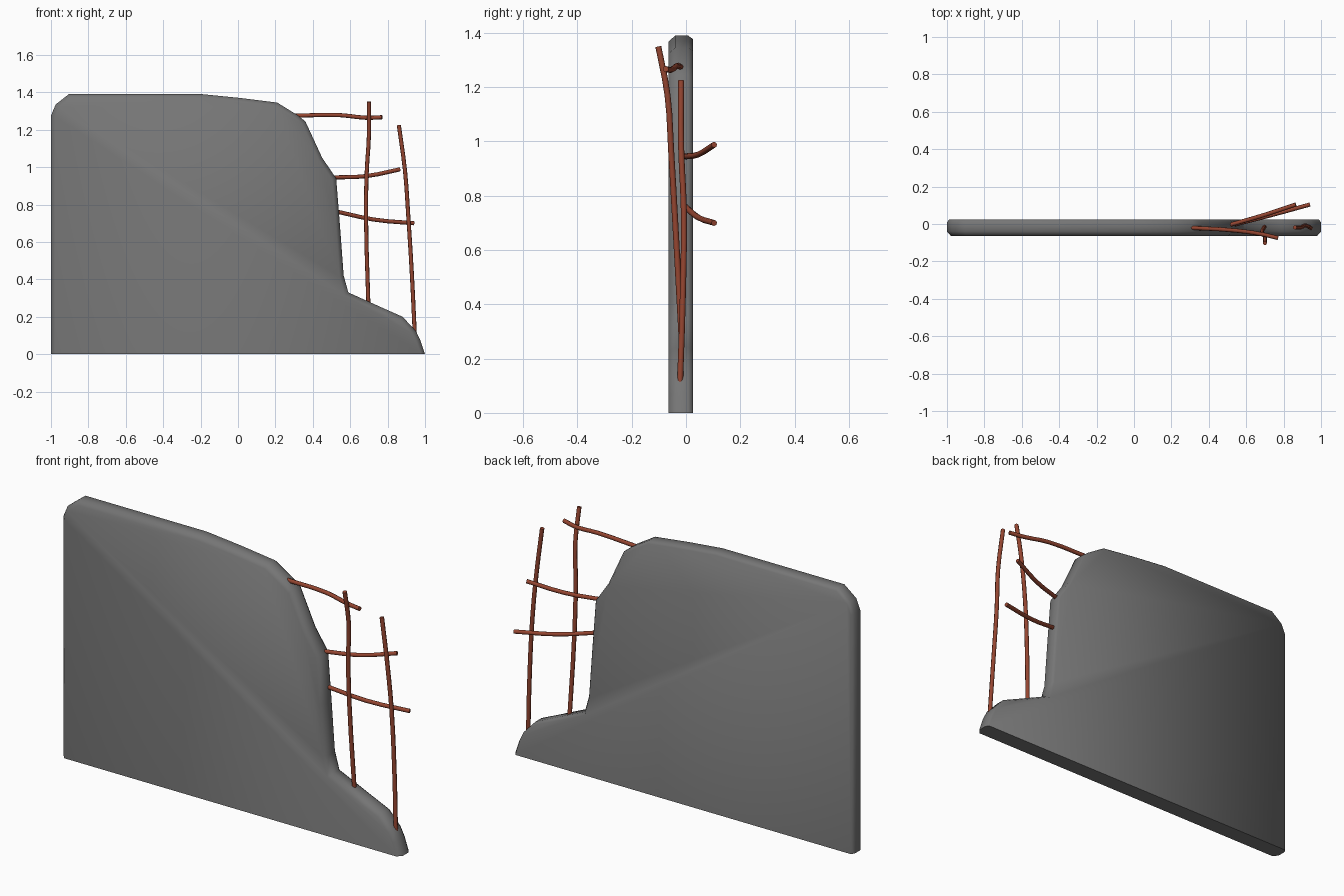
import bpy, bmesh
from mathutils import Vector

cube = bpy.data.objects.get("Cube")
if cube:
    bpy.data.objects.remove(cube)


def material(name, rgb, rough):
    m = bpy.data.materials.new(name)
    m.use_nodes = True
    m.diffuse_color = (*rgb, 1)
    bsdf = m.node_tree.nodes["Principled BSDF"]
    bsdf.inputs["Base Color"].default_value = (*rgb, 1)
    bsdf.inputs["Roughness"].default_value = rough
    return m


concrete = material("concrete grey", (0.18, 0.18, 0.18), 0.9)
rust = material("rusty steel", (0.30, 0.06, 0.03), 0.8)

# Broken wall outline in x, z, anticlockwise from the lower left corner
outline = [Vector(p) for p in (
    (-1, 0), (1, 0), (.975, .075), (.95, .125), (.88, .2), (.79, .24),
    (.59, .33), (.565, .42), (.545, .69), (.525, .94), (.45, 1.05),
    (.36, 1.245), (.315, 1.28), (.21, 1.345), (.01, 1.37), (-.19, 1.39),
    (-.905, 1.39), (-.975, 1.335), (-1, 1.275))]


def inset(points, amount):
    """Move every side inwards except the flat base."""
    result = []
    for i, p in enumerate(points):
        a = (p - points[i - 1]).normalized()
        b = (points[(i + 1) % len(points)] - p).normalized()
        na, nb = Vector((-a.y, a.x)), Vector((-b.y, b.x))
        q = p + (na + nb) * amount / (1 + na.dot(nb))
        if p.y == 0:
            q = Vector((p.x - amount * (1 if p.x > 0 else -1), 0))
        result.append(q)
    return result


def build_wall():
    bm = bmesh.new()
    layers = ((-.065, .022), (-.04, 0), (.008, 0), (.025, .012))
    rings = [[bm.verts.new((p.x, y, p.y)) for p in inset(outline, d)]
             for y, d in layers]
    n = len(outline)
    for r, s in zip(rings, rings[1:]):
        for i in range(n):
            j = (i + 1) % n
            bm.faces.new((r[i], r[j], s[j], s[i]))
    bm.faces.new(rings[0])
    bm.faces.new(rings[-1][::-1])
    bmesh.ops.recalc_face_normals(bm, faces=bm.faces)
    mesh = bpy.data.meshes.new("broken_wall")
    bm.to_mesh(mesh)
    bm.free()
    mesh.materials.append(concrete)
    obj = bpy.data.objects.new("broken_wall", mesh)
    bpy.context.collection.objects.link(obj)
    return obj


def rod(name, points):
    """Bent reinforcing bar swept along a path."""
    curve = bpy.data.curves.new(name, "CURVE")
    curve.dimensions = "3D"
    curve.bevel_depth = .011
    curve.bevel_resolution = 2
    curve.use_fill_caps = True
    curve.resolution_u = 3
    spline = curve.splines.new("BEZIER")
    spline.bezier_points.add(len(points) - 1)
    for bp, co in zip(spline.bezier_points, points):
        bp.co = co
        bp.handle_left_type = bp.handle_right_type = "AUTO"
    curve.materials.append(rust)
    obj = bpy.data.objects.new(name, curve)
    bpy.context.collection.objects.link(obj)
    return obj


parts = [
    build_wall(),
    # Upright bars
    rod("inner_upright_bar", [(.70, -.102, 1.35), (.70, -.068, 1.17), (.688, -.055, .97),
                              (.685, -.04, .71), (.697, -.016, .27)]),
    rod("outer_upright_bar", [(.86, -.018, 1.225), (.893, -.018, .98), (.91, -.008, .745),
                              (.93, -.012, .42), (.945, -.022, .11)]),
    # Cross bars
    rod("top_cross_bar", [(.30, -.02, 1.275), (.545, -.035, 1.278),
                          (.685, -.055, 1.264), (.77, -.075, 1.267)]),
    rod("middle_cross_bar", [(.51, -.005, .945), (.685, .045, .952), (.865, .104, .988)]),
    rod("lower_cross_bar", [(.53, -.005, .762), (.725, .045, .72), (.94, .104, .70)]),
]

# Turn the bars into meshes and smooth everything
bpy.ops.object.select_all(action="DESELECT")
for o in parts:
    o.select_set(True)
bpy.context.view_layer.objects.active = parts[1]
bpy.ops.object.convert(target="MESH")
bpy.ops.object.shade_smooth_by_angle(angle=1.1)
